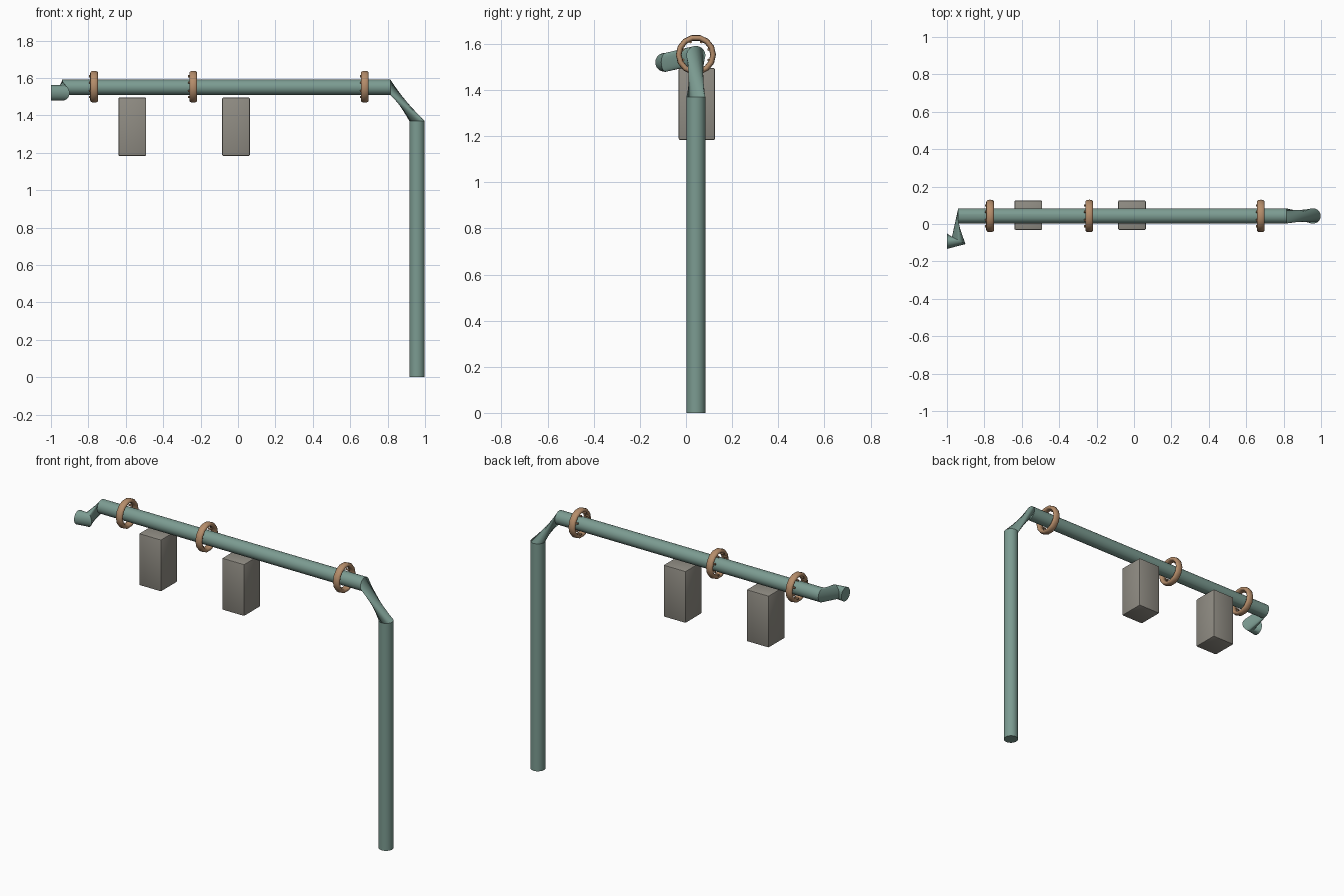
import bpy, bmesh, math
from mathutils import Vector

if "Cube" in bpy.data.objects:
    bpy.data.objects.remove(bpy.data.objects["Cube"])


def material(name, rgb):
    m = bpy.data.materials.new(name)
    m.diffuse_color = (*rgb, 1)
    m.use_nodes = True
    m.node_tree.nodes["Principled BSDF"].inputs["Base Color"].default_value = m.diffuse_color
    return m


GREEN = material("grey green paint", (0.20, 0.33, 0.285))
BRONZE = material("bronze", (0.46, 0.265, 0.145))
GREY = material("warm grey", (0.28, 0.265, 0.23))

R = 0.041            # pipe radius
AXIS_Y, AXIS_Z = 0.043, 1.55
X, Y, Z = Vector((1, 0, 0)), Vector((0, 1, 0)), Vector((0, 0, 1))


def finish(bm, name, mat, smooth=True, angle=35):
    bmesh.ops.recalc_face_normals(bm, faces=bm.faces)
    me = bpy.data.meshes.new(name)
    bm.to_mesh(me)
    bm.free()
    ob = bpy.data.objects.new(name, me)
    bpy.context.collection.objects.link(ob)
    me.materials.append(mat)
    if smooth:
        bpy.ops.object.select_all(action='DESELECT')
        ob.select_set(True)
        bpy.context.view_layer.objects.active = ob
        bpy.ops.object.shade_smooth_by_angle(angle=math.radians(angle))
    return ob


def bridge(bm, a, b):
    n = len(a)
    for i in range(n):
        j = (i + 1) % n
        bm.faces.new((a[i], a[j], b[j], b[i]))


# Bent pipe: one ring per bend, given as centre, two axes and twist
SIDES = 32
elbow_dir = Vector((0.88, -0.475, 0))
stations = [
    (Vector((-1.0, -0.092, 1.52)), -Y, Z, 0),
    (Vector((-0.937, -0.088, 1.52)), elbow_dir, Z, 0),
    (Vector((-0.94, AXIS_Y, AXIS_Z)), -Y, Z, 0),
    (Vector((0.815, AXIS_Y, AXIS_Z)), -Y, Z, 0),
    (Vector((0.957, AXIS_Y, 1.37)), -Y, X, 90),
    (Vector((0.957, AXIS_Y, 0.0)), -Y, X, 90),
]
bm = bmesh.new()
rings = []
for c, u, v, twist in stations:
    ring = []
    for i in range(SIDES):
        a = math.tau * i / SIDES + math.radians(twist)
        ring.append(bm.verts.new(c + R * (math.cos(a) * u + math.sin(a) * v)))
    rings.append(ring)
for a, b in zip(rings, rings[1:]):
    bridge(bm, a, b)
bm.faces.new(rings[0])
bm.faces.new(rings[-1])
finish(bm, "bent_pipe", GREEN)


# Collars: rounded band turned around the pipe axis, with studs on one side
def collar(name, x):
    bm = bmesh.new()
    segs, mid = 14, 0.0745
    prof = []
    for k in range(12):
        t = math.tau * k / 12
        s, c = math.sin(t), math.cos(t)
        prof.append((0.021 * math.copysign(abs(s) ** 0.75, s),
                     mid + 0.0125 * c))
    loops = []
    for i in range(segs):
        a = math.tau * i / segs
        loops.append([bm.verts.new((x + px, AXIS_Y + pr * math.cos(a),
                                    AXIS_Z + 0.003 + pr * math.sin(a)))
                      for px, pr in prof])
    for i in range(segs):
        bridge(bm, loops[i], loops[(i + 1) % segs])
    finish(bm, name, BRONZE, angle=40)

    bm = bmesh.new()
    for i in range(8):
        a = math.tau * (i + 0.5) / 8
        front, back = [], []
        for k in range(8):
            t = math.tau * k / 8
            y = AXIS_Y + 0.06 * math.cos(a) + 0.006 * math.cos(t)
            z = AXIS_Z + 0.003 + 0.06 * math.sin(a) + 0.006 * math.sin(t)
            front.append(bm.verts.new((x - 0.027, y, z)))
            back.append(bm.verts.new((x - 0.004, y, z)))
        bridge(bm, front, back)
        bm.faces.new(front)
        bm.faces.new(back)
    finish(bm, name + "_studs", BRONZE)


for name, x in (("left_collar", -0.769), ("middle_collar", -0.239),
                ("right_collar", 0.678)):
    collar(name, x)


# Hanging boxes with softly bevelled edges
def box(name, x):
    bm = bmesh.new()
    bmesh.ops.create_cube(bm, size=1)
    for v in bm.verts:
        v.co = Vector((x + v.co.x * 0.148, 0.047 + v.co.y * 0.157,
                       1.339 + v.co.z * 0.312))
    bmesh.ops.bevel(bm, geom=bm.edges[:], offset=0.006, segments=2,
                    profile=0.5, affect='EDGES')
    finish(bm, name, GREY)


box("left_box", -0.565)
box("right_box", -0.011)
